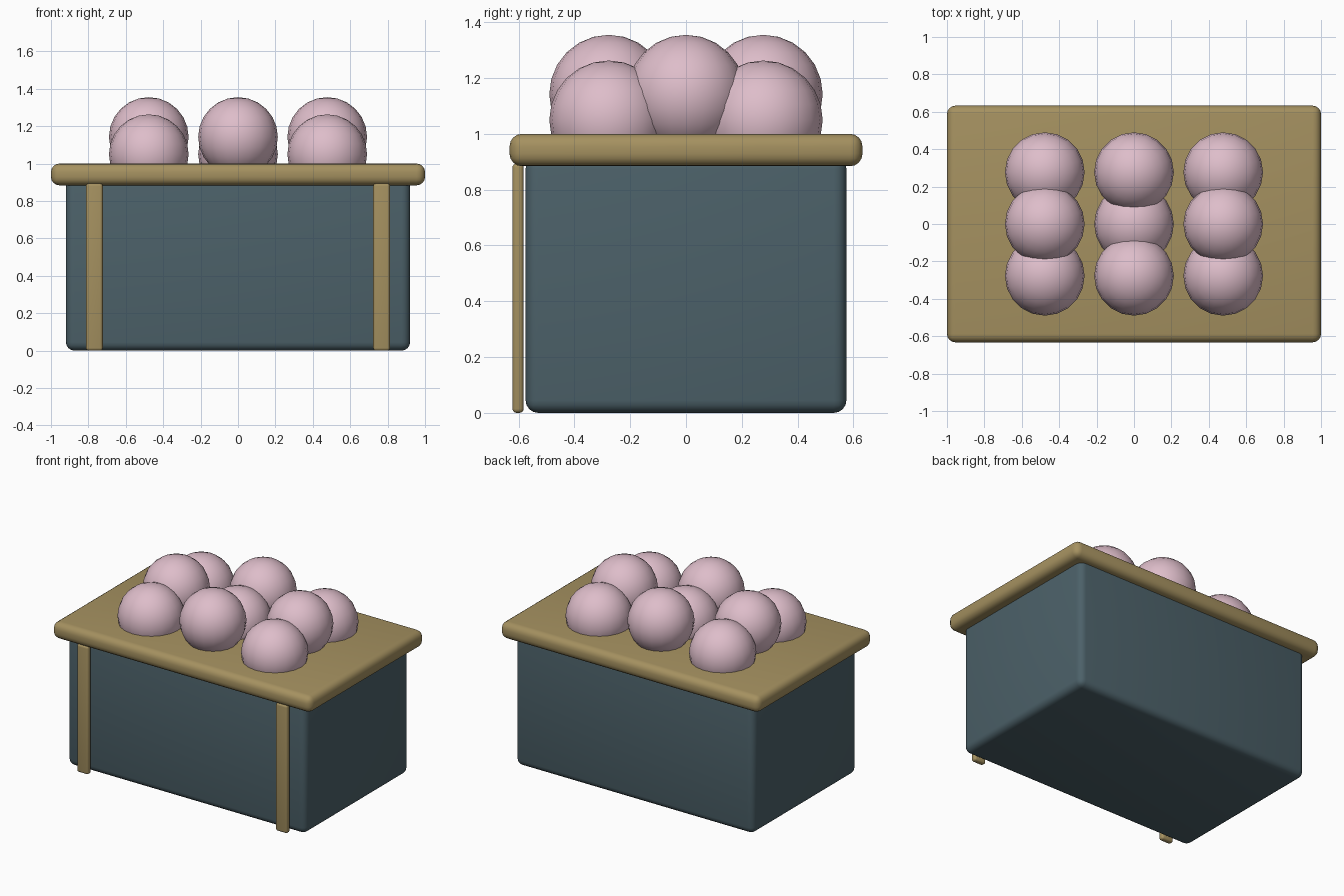
import bpy

if "Cube" in bpy.data.objects:
    bpy.data.objects.remove(bpy.data.objects["Cube"], do_unlink=True)


def material(name, rgb):
    mat = bpy.data.materials.new(name)
    mat.use_nodes = True
    color = (*rgb, 1)
    mat.diffuse_color = color
    mat.node_tree.nodes["Principled BSDF"].inputs["Base Color"].default_value = color
    return mat


def finish(name, mat):
    obj = bpy.context.object
    obj.name = name
    obj.data.materials.append(mat)
    bpy.ops.object.shade_smooth_by_angle()
    return obj


def rounded_box(name, center, size, radius, mat):
    bpy.ops.mesh.primitive_cube_add(size=1, location=center)
    obj = bpy.context.object
    obj.scale = size
    bpy.ops.object.transform_apply(location=False, rotation=False, scale=True)
    bevel = obj.modifiers.new("rounding", 'BEVEL')
    bevel.width = radius
    bevel.segments = 4
    bpy.ops.object.modifier_apply(modifier=bevel.name)
    return finish(name, mat)


slate = material("slate_blue", (0.072, 0.119, 0.141))
brass = material("dull_brass", (0.376, 0.283, 0.117))
pink = material("pale_pink", (0.73, 0.51, 0.59))

# Crate body and its overhanging top
rounded_box("crate_body", (0, 0, 0.46), (1.84, 1.15, 0.92), 0.045, slate)
rounded_box("crate_top", (0, 0, 0.942), (2.0, 1.265, 0.116), 0.045, brass)

# Two straps standing just off the front
for side, x in (("right", -0.768), ("left", 0.768)):
    rounded_box(f"{side}_strap", (x, -0.602, 0.447), (0.09, 0.04, 0.894), 0.015, brass)

# Three by three balls, every other one raised
for row in range(3):
    for column in range(3):
        raised = (row + column) % 2
        bpy.ops.mesh.primitive_uv_sphere_add(
            segments=20, ring_count=12, radius=0.213,
            location=((column - 1) * 0.477, (row - 1) * 0.277, 1.142 if raised else 1.05))
        finish(f"ball_{row + 1}_{column + 1}", pink)
